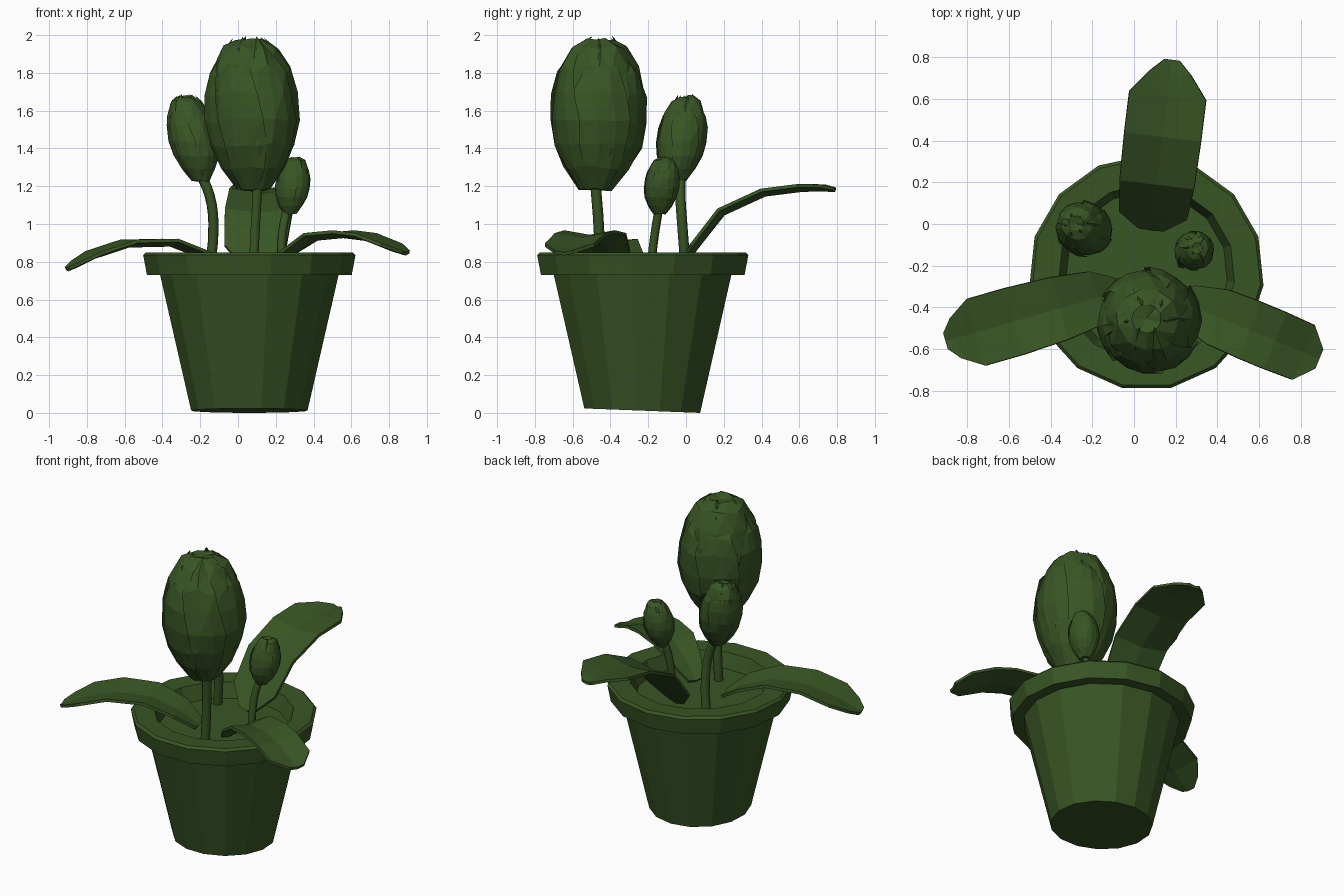
import bpy, bmesh, math, random
from mathutils import Vector

cube = bpy.data.objects.get("Cube")
if cube:
    bpy.data.objects.remove(cube)

random.seed(7)
GREEN = (0.040, 0.092, 0.018, 1)
green = bpy.data.materials.new("dark_leaf_green")
green.use_nodes = True
green.diffuse_color = GREEN
green.node_tree.nodes["Principled BSDF"].inputs["Base Color"].default_value = GREEN


def finish(name, bm, recalc=True):
    if recalc:
        bmesh.ops.recalc_face_normals(bm, faces=bm.faces)
    mesh = bpy.data.meshes.new(name)
    bm.to_mesh(mesh)
    bm.free()
    mesh.materials.append(green)
    obj = bpy.data.objects.new(name, mesh)
    bpy.context.collection.objects.link(obj)
    return obj


def bridge(bm, rings, closed=True):
    n = len(rings[0])
    for a, b in zip(rings, rings[1:]):
        for i in range(n if closed else n - 1):
            j = (i + 1) % n
            bm.faces.new((a[i], a[j], b[j], b[i]))


# Pot: outer wall, rim lip, inner wall and soil in one turned profile
def make_pot(centre, sides, profile):
    bm = bmesh.new()
    rings = []
    for r, z in profile:
        ring = []
        for i in range(sides):
            a = math.pi / 2 + math.tau * i / sides
            lift = 0.012 * (1 - math.sin(a)) if z == 0 else 0
            ring.append(bm.verts.new((centre[0] + r * math.cos(a),
                                      centre[1] + r * math.sin(a), z + lift)))
        rings.append(ring)
    bridge(bm, rings)
    bm.faces.new(rings[0])
    bm.faces.new(rings[-1])
    return finish("pot", bm)


make_pot((0.06, -0.235), 15, [(0.31, 0), (0.475, 0.73), (0.545, 0.73), (0.565, 0.835),
                              (0.55, 0.85), (0.425, 0.845), (0.39, 0.75)])


# Stems: bevelled curves turned into meshes
def make_stem(name, points, radius):
    curve = bpy.data.curves.new(name, "CURVE")
    curve.dimensions = "3D"
    curve.bevel_depth = radius
    curve.bevel_resolution = 1
    curve.resolution_u = 3
    spline = curve.splines.new("BEZIER")
    spline.bezier_points.add(len(points) - 1)
    for bp, co in zip(spline.bezier_points, points):
        bp.co = co
        bp.handle_left_type = bp.handle_right_type = "AUTO"
    temp = bpy.data.objects.new(name, curve)
    bpy.context.collection.objects.link(temp)
    mesh = bpy.data.meshes.new_from_object(temp.evaluated_get(bpy.context.evaluated_depsgraph_get()))
    bpy.data.objects.remove(temp)
    mesh.materials.clear()
    mesh.materials.append(green)
    bpy.context.collection.objects.link(bpy.data.objects.new(name, mesh))


make_stem("front_stem", [(0.08, -0.46, 0.74), (0.09, -0.46, 0.95), (0.105, -0.48, 1.22)], 0.028)
make_stem("right_stem", [(-0.15, 0.0, 0.74), (-0.13, -0.02, 1.0), (-0.15, -0.03, 1.15),
                         (-0.2, -0.03, 1.27)], 0.028)
make_stem("left_stem", [(0.23, -0.19, 0.74), (0.235, -0.165, 0.95), (0.265, -0.14, 1.1)], 0.024)

# Bud outline: radius factor against height factor
BUD = [(0.36, 0.0), (0.68, 0.14), (0.9, 0.29), (1.0, 0.46), (0.97, 0.64),
       (0.86, 0.79), (0.62, 0.92), (0.3, 0.97)]


# Buds: a faceted core wrapped by overlapping petals with ragged tips
def make_bud(name, bottom, top, radius):
    bottom, top = Vector(bottom), Vector(top)
    lean = top - bottom

    def place(a, r, h):
        return bottom + lean * h + Vector((math.cos(a), math.sin(a), 0)) * (r * radius)

    def jitter(amount):
        return random.uniform(-amount, amount)

    bm = bmesh.new()
    rings = []
    for k, (r, h) in enumerate(BUD):
        rings.append([bm.verts.new(place(math.tau * (i + 0.5 * (k % 2)) / 11 + jitter(0.1),
                                         r * (0.93 + jitter(0.04)), h + jitter(0.015)))
                      for i in range(11)])
    bridge(bm, rings)
    bm.faces.new(rings[0])
    cap = bm.verts.new(place(0, 0, 0.95))
    for i in range(11):
        bm.faces.new((rings[-1][i], rings[-1][(i + 1) % 11], cap))
    petals = 6
    for p in range(petals):
        start = math.tau * p / petals + jitter(0.15)
        tall = 0.98 + jitter(0.03)
        grid = []
        for k, (r, h) in enumerate(BUD[:-1]):
            taper = 1 if k < 4 else 1 - 0.17 * (k - 3)
            row = []
            for c in range(5):
                u = (c - 2) / 2
                a = start + u * 0.72 * taper + jitter(0.05)
                spiral = 0.985 + 0.035 * u + jitter(0.025)
                droop = 0.05 * abs(u) * (k / 6) ** 2
                row.append(bm.verts.new(place(a, r * spiral, h * tall - droop + jitter(0.012))))
            grid.append(row)
        bridge(bm, grid, closed=False)
        tip = bm.verts.new(place(start + jitter(0.3), 0.3 + jitter(0.1), 0.99 + jitter(0.012)))
        for c in range(4):
            bm.faces.new((grid[-1][c], grid[-1][c + 1], tip))
    bmesh.ops.triangulate(bm, faces=bm.faces)
    finish(name, bm)


make_bud("front_bud", (0.085, -0.475, 1.185), (0.06, -0.455, 2.0), 0.255)
make_bud("right_bud", (-0.2, -0.05, 1.23), (-0.28, 0.005, 1.69), 0.132)
make_bud("left_bud", (0.275, -0.14, 1.055), (0.305, -0.115, 1.36), 0.094)


# Leaves: creased strips along a bent midrib, pointed at both ends
def make_leaf(name, base, angle, stations):
    a = math.radians(angle)
    along = Vector((math.cos(a), math.sin(a), 0))
    side = Vector((-along.y, along.x, 0))
    bm = bmesh.new()
    rows = []
    for s, z, w in stations:
        mid = Vector((base[0], base[1], z)) + along * s
        rows.append([bm.verts.new(mid + side * (w * u) + Vector((0, 0, 0.012 * (abs(u) * 2 - 1) * min(1, w * 8))))
                     for u in (-1, -0.5, 0, 0.5, 1)])
    bridge(bm, rows, closed=False)
    bmesh.ops.recalc_face_normals(bm, faces=bm.faces)
    # Make the upper side the outside before thickening downward
    if sum(f.normal.z for f in bm.faces) < 0:
        bmesh.ops.reverse_faces(bm, faces=bm.faces)
    obj = finish(name, bm, recalc=False)
    solid = obj.modifiers.new("thickness", "SOLIDIFY")
    solid.thickness = 0.018


make_leaf("back_leaf", (0.085, -0.01), 83,
          [(-0.02, 0.78, 0.06), (0.05, 0.88, 0.165), (0.2, 1.07, 0.18), (0.43, 1.175, 0.185),
           (0.63, 1.2, 0.185), (0.74, 1.2, 0.1), (0.805, 1.19, 0.035)])
make_leaf("right_leaf", (-0.06, -0.32), 196,
          [(0.0, 0.76, 0.06), (0.12, 0.84, 0.13), (0.31, 0.91, 0.155), (0.54, 0.905, 0.165),
           (0.73, 0.845, 0.165), (0.83, 0.795, 0.1), (0.88, 0.77, 0.04)])
make_leaf("left_leaf", (0.17, -0.35), -22.5,
          [(0.0, 0.77, 0.05), (0.1, 0.85, 0.1), (0.25, 0.94, 0.14), (0.42, 0.955, 0.145),
           (0.55, 0.94, 0.145), (0.7, 0.885, 0.14), (0.78, 0.855, 0.05)])
